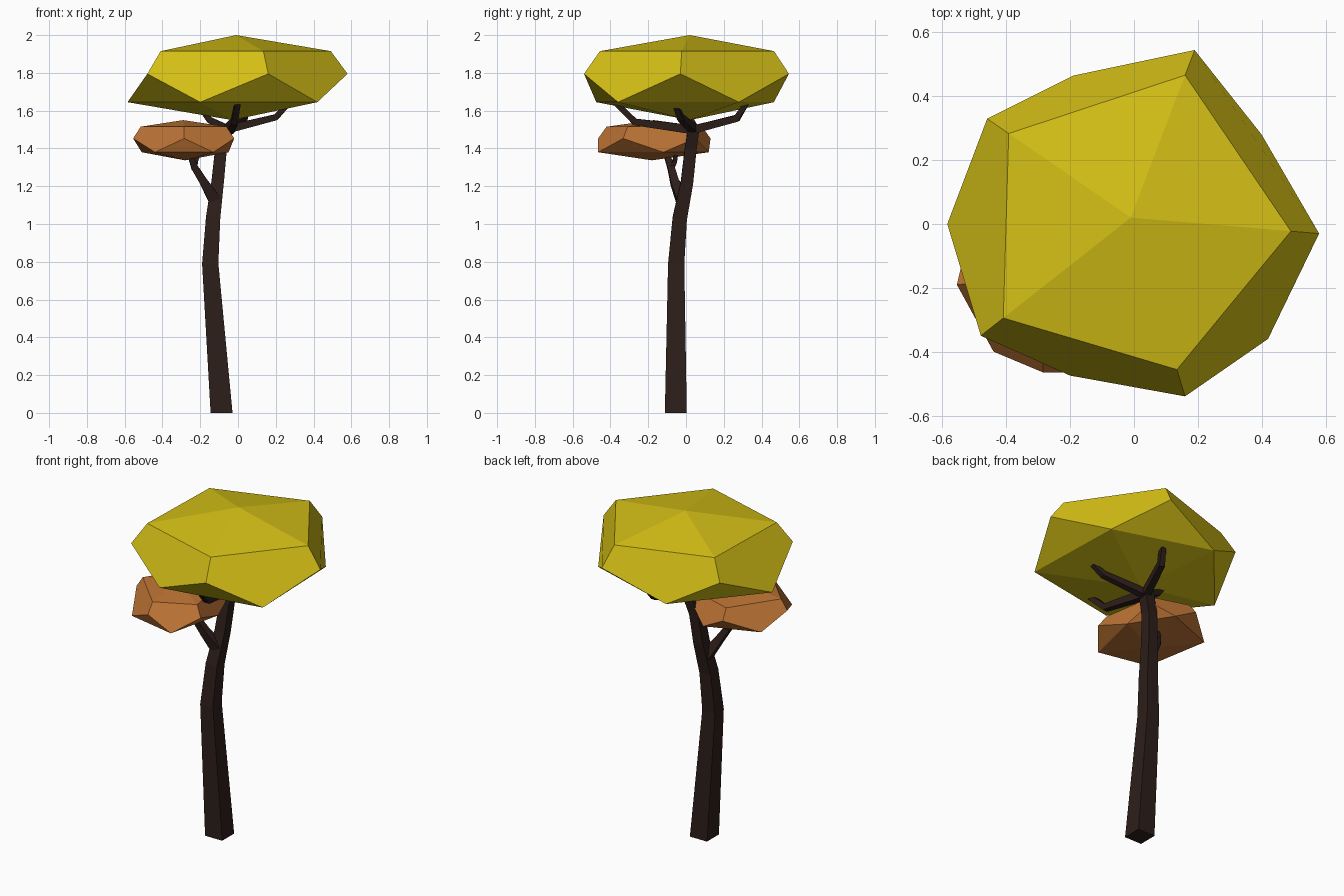
import bpy, bmesh
from mathutils import Vector

if "Cube" in bpy.data.objects:
    bpy.data.objects.remove(bpy.data.objects["Cube"])


def material(name, rgb):
    m = bpy.data.materials.new(name)
    m.diffuse_color = (*rgb, 1)
    m.use_nodes = True
    m.node_tree.nodes["Principled BSDF"].inputs["Base Color"].default_value = m.diffuse_color
    return m


def finish(bm, name, mat):
    bmesh.ops.recalc_face_normals(bm, faces=bm.faces[:])
    me = bpy.data.meshes.new(name)
    bm.to_mesh(me)
    bm.free()
    me.materials.append(mat)
    ob = bpy.data.objects.new(name, me)
    bpy.context.collection.objects.link(ob)
    return ob


def canopy(name, mat, top, bottom, mid, low, z_up, z_mid, z_low):
    """Faceted leaf cloud: tip, inset upper ring, widest ring, staggered low ring, base."""
    bm = bmesh.new()
    t, b = bm.verts.new(top), bm.verts.new(bottom)
    cx, cy = top[:2]
    A = [bm.verts.new((cx + (x - cx) * .85, cy + (y - cy) * .85, z_up)) for x, y in mid]
    B = [bm.verts.new((x, y, z_mid)) for x, y in mid]
    C = [bm.verts.new((x, y, z_low)) for x, y in low]
    for i in range(5):
        j = (i + 1) % 5
        bm.faces.new((t, A[i], A[j]))
        bm.faces.new((A[i], B[i], C[i], B[j], A[j]))
        bm.faces.new((B[j], C[i], C[j]))
        bm.faces.new((b, C[j], C[i]))
    return finish(bm, name, mat)


def limb(name, mat, path):
    """Square-section tapering limb; path holds (x, y, z, half_width)."""
    bm = bmesh.new()
    pts = [Vector(p[:3]) for p in path]
    rings = []
    for i, p in enumerate(pts):
        d = (pts[min(i + 1, len(pts) - 1)] - pts[max(i - 1, 0)]).normalized()
        if i == 0 and p.z == 0:
            d = Vector((0, 0, 1))
        ref = Vector((0, 1, 0)) if abs(d.y) < .7 else Vector((1, 0, 0))
        if i == 0:
            side = ref
        u = (side - d * side.dot(d)).normalized()
        v = d.cross(u)
        r = path[i][3]
        rings.append([bm.verts.new(p + u * a * r + v * c * r)
                      for a, c in ((1, 1), (-1, 1), (-1, -1), (1, -1))])
    for r0, r1 in zip(rings, rings[1:]):
        for k in range(4):
            n = (k + 1) % 4
            bm.faces.new((r0[k], r0[n], r1[n], r1[k]))
    bm.faces.new(rings[0])
    bm.faces.new(rings[-1])
    return finish(bm, name, mat)


yellow = material("yellow_leaves", (.66, .52, .008))
orange = material("orange_leaves", (.50, .17, .035))
bark = material("bark", (.026, .013, .010))

# Leaf canopies
canopy("upper_canopy", yellow, (-.01, .02, 2.0), (-.03, .02, 1.55),
       [(.58, -.03), (.19, .545), (-.46, .33), (-.48, -.35), (.16, -.54)],
       [(.40, .28), (-.19, .465), (-.585, 0), (-.20, -.475), (.42, -.36)],
       1.915, 1.795, 1.645)
canopy("lower_canopy", orange, (-.29, -.17, 1.55), (-.28, -.18, 1.337),
       [(-.02, -.333), (-.08, .05), (-.34, .13), (-.555, -.19), (-.285, -.465)],
       [(-.05, -.12), (-.20, .12), (-.51, 0), (-.44, -.40), (-.13, -.465)],
       1.515, 1.453, 1.38)

# Trunk
limb("trunk", bark, [(-.087, -.054, 0, .058), (-.147, -.052, .79, .043),
                     (-.132, -.033, 1.03, .038), (-.108, .005, 1.22, .033),
                     (-.09, .025, 1.40, .031), (-.05, .042, 1.52, .03)])

# Branches: four in the crown, a forked one under the lower canopy
branches = {
    "right_branch": [(-.06, .04, 1.50, .022), (.20, -.03, 1.565, .016), (.27, -.06, 1.64, .013)],
    "front_branch": [(-.05, .03, 1.50, .024), (-.02, -.27, 1.54, .018), (0, -.38, 1.65, .015)],
    "back_branch": [(-.05, .04, 1.50, .022), (.03, .27, 1.56, .018), (.06, .32, 1.64, .014)],
    "left_branch": [(-.05, .04, 1.50, .022), (-.15, .02, 1.55, .017), (-.21, .01, 1.63, .013)],
    "lower_branch": [(-.125, -.02, 1.13, .032), (-.18, -.06, 1.22, .022),
                     (-.23, -.08, 1.30, .018), (-.26, -.11, 1.39, .014)],
    "lower_twig": [(-.23, -.08, 1.29, .015), (-.225, -.06, 1.33, .012), (-.20, -.05, 1.39, .011)],
}
for name, path in branches.items():
    limb(name, bark, path)
